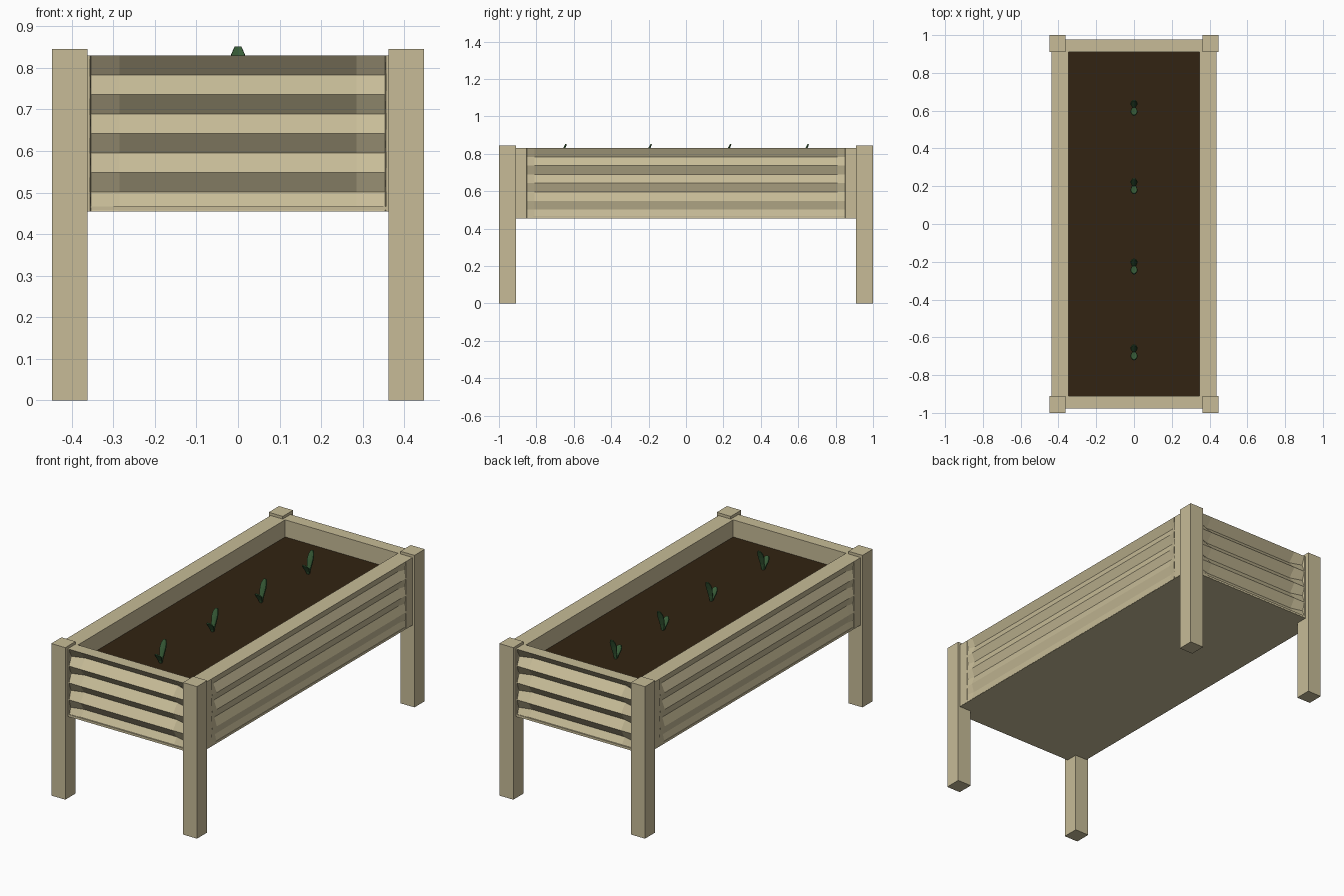
import bpy, bmesh, math
from mathutils import Matrix

old = bpy.data.objects.get("Cube")
if old:
    bpy.data.objects.remove(old)


def material(name, rgb):
    m = bpy.data.materials.new(name)
    m.use_nodes = True
    m.diffuse_color = (*rgb, 1)
    m.node_tree.nodes["Principled BSDF"].inputs["Base Color"].default_value = (*rgb, 1)
    return m


WOOD = material("pale wood", (0.57, 0.50, 0.31))
SOIL = material("dark soil", (0.032, 0.017, 0.006))
LEAF = material("leaf green", (0.04, 0.11, 0.04))


def finish(name, bm, mat):
    bmesh.ops.recalc_face_normals(bm, faces=bm.faces)
    me = bpy.data.meshes.new(name)
    bm.to_mesh(me)
    bm.free()
    me.materials.append(mat)
    ob = bpy.data.objects.new(name, me)
    bpy.context.collection.objects.link(ob)
    return ob


def box(name, lo, hi, mat):
    bm = bmesh.new()
    bmesh.ops.create_cube(bm, size=1)
    for v in bm.verts:
        for i in range(3):
            v.co[i] = lo[i] + (v.co[i] + 0.5) * (hi[i] - lo[i])
    return finish(name, bm, mat)


BOTTOM, TOP, SOIL_TOP, BOARDS = 0.455, 0.83, 0.735, 4


def wall(name, angle, half, inner, outer, taper, deep, shallow):
    """Board wall with zigzag grooves that fade out towards both ends."""
    bm = bmesh.new()
    end, full, end_share = taper
    right = [(full, 1), (end, end_share), (end + 0.002, 0), (half, 0)]
    columns = [(-u, d) for u, d in reversed(right)] + right
    rings = []
    for u, share in columns:
        pts = [(inner, BOTTOM)]
        for i in range(2 * BOARDS + 1):
            t = i / (2 * BOARDS)
            depth = (shallow + (deep - shallow) * t) * share if i % 2 else 0
            pts.append((outer - depth, BOTTOM + (TOP - BOTTOM) * t))
        pts.append((inner, TOP))
        rings.append([bm.verts.new((u, y, z)) for y, z in pts])
    for a, b in zip(rings, rings[1:]):
        for i in range(len(a)):
            j = (i + 1) % len(a)
            bm.faces.new((a[i], a[j], b[j], b[i]))
    bm.faces.new(rings[0])
    bm.faces.new(rings[-1])
    bm.transform(Matrix.Rotation(angle, 4, "Z"))
    finish(name, bm, WOOD)


# Corner posts
for sx, side in ((1, "left"), (-1, "right")):
    for sy, end in ((-1, "front"), (1, "back")):
        xs = sorted((sx * 0.362, sx * 0.448))
        ys = sorted((sy * 0.91, sy * 1.0))
        box(f"{end}_{side}_post", (xs[0], ys[0], 0), (xs[1], ys[1], 0.845), WOOD)

# Grooved walls
for name, angle in (("back_wall", 0), ("front_wall", math.pi)):
    wall(name, angle, 0.365, 0.91, 0.978, (0.354, 0.285, 0.45), 0.045, 0.03)
for name, angle in (("right_wall", math.pi / 2), ("left_wall", -math.pi / 2)):
    wall(name, angle, 0.915, 0.347, 0.437, (0.85, 0.81, 0.3), 0.024, 0.011)

# Floor and soil
box("floor", (-0.436, -0.977, BOTTOM - 0.001), (0.436, 0.977, BOTTOM + 0.012), WOOD)
box("soil", (-0.35, -0.912, BOTTOM + 0.012), (0.35, 0.912, SOIL_TOP), SOIL)


def leaf(name, y, lean, height):
    """Folded blade that widens upwards, rounds off and leans along y."""
    bm = bmesh.new()
    rows = []
    for t, w in ((0, 0.005), (0.3, 0.012), (0.65, 0.018), (0.85, 0.016), (1, 0.008)):
        py, pz = y + lean * t ** 1.4, SOIL_TOP - 0.004 + height * t
        fold = math.copysign(0.5 * w, lean)
        rows.append([bm.verts.new((s * w, py - (fold if s else 0) * 0.6, pz))
                     for s in (-1, 0, 1)])
    for a, b in zip(rows, rows[1:]):
        for i in (0, 1):
            bm.faces.new((a[i], a[i + 1], b[i + 1], b[i]))
    ob = finish(name, bm, LEAF)
    mod = ob.modifiers.new("thickness", "SOLIDIFY")
    mod.thickness = 0.006
    mod.offset = 0


# Row of seedlings
for n, y in enumerate((-0.675, -0.22, 0.205, 0.62), 1):
    leaf(f"seedling_{n}_tall_leaf", y, 0.035, 0.12)
    leaf(f"seedling_{n}_short_leaf", y - 0.005, -0.04, 0.065)
